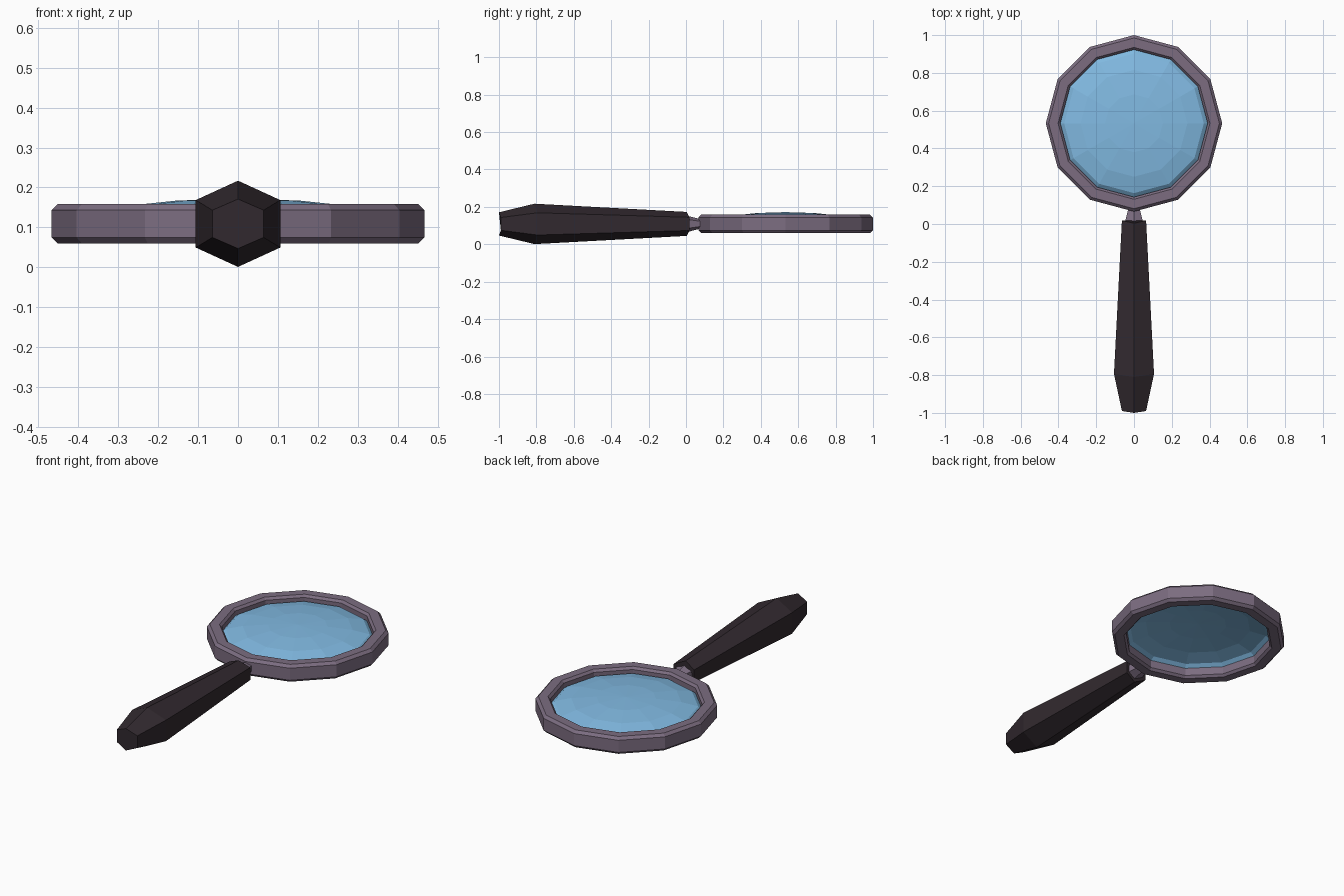
import bpy, bmesh, math

if "Cube" in bpy.data.objects:
    bpy.data.objects.remove(bpy.data.objects["Cube"])

MID = 0.109    # height of the centre plane
RING_Y = 0.533 # centre of the lens


def material(name, rgb):
    m = bpy.data.materials.new(name)
    m.diffuse_color = (*rgb, 1)
    m.use_nodes = True
    m.node_tree.nodes["Principled BSDF"].inputs["Base Color"].default_value = m.diffuse_color
    return m


def loft(name, loops, mat, closed=False, caps=False, tip=None, recalc=True):
    """Skin equal-length point loops; optionally close, cap or end in a tip."""
    bm = bmesh.new()
    rows = [[bm.verts.new(p) for p in loop] for loop in loops]
    n = len(rows[0])
    pairs = list(zip(rows, rows[1:])) + ([(rows[-1], rows[0])] if closed else [])
    for a, b in pairs:
        for i in range(n):
            j = (i + 1) % n
            bm.faces.new((a[i], a[j], b[j], b[i]))
    if caps:
        bm.faces.new(rows[0][::-1])
        bm.faces.new(rows[-1])
    if tip:
        t = bm.verts.new(tip)
        for i in range(n):
            bm.faces.new((rows[-1][i], rows[-1][(i + 1) % n], t))
    if recalc:
        bmesh.ops.recalc_face_normals(bm, faces=bm.faces)
    me = bpy.data.meshes.new(name)
    bm.to_mesh(me)
    bm.free()
    me.materials.append(mat)
    ob = bpy.data.objects.new(name, me)
    bpy.context.collection.objects.link(ob)
    return ob


def flat_loop(r, z, n=12):
    """Horizontal polygon around the lens centre."""
    return [(r * math.cos(math.tau * i / n), RING_Y + r * math.sin(math.tau * i / n), z)
            for i in range(n)]


def hex_loop(y, half_width, half_height, bow=0.0):
    """Upright hexagon across the handle axis, side corners pushed forward by bow."""
    side = 0.55 * half_height
    w, h = half_width, half_height
    return [(0, y, MID + h), (w, y + bow, MID + side), (w, y + bow, MID - side),
            (0, y, MID - h), (-w, y + bow, MID - side), (-w, y + bow, MID + side)]


frame_mat = material("mauve metal", (0.2, 0.152, 0.217))
handle_mat = material("dark handle", (0.031, 0.022, 0.028))
glass_mat = material("blue glass", (0.22, 0.49, 0.76))

# Rim: chamfered rectangular section swept around 12 sides
section = [(0.467, 0.075), (0.467, 0.143), (0.452, 0.158), (0.402, 0.158),
           (0.39, 0.145), (0.39, 0.073), (0.402, 0.06), (0.452, 0.06)]
loft("rim", [flat_loop(r, z) for r, z in section], frame_mat, closed=True)

# Lens: upper half of a flattened sphere, open underneath
LENS_R, LENS_H = 0.4, 0.063
angles = [math.radians(a) for a in (0, 22.5, 45, 67.5)]
loft("lens", [flat_loop(LENS_R * math.cos(a), MID + LENS_H * math.sin(a)) for a in angles],
     glass_mat, tip=(0, RING_Y, MID + LENS_H), recalc=False)

# Neck joining the handle to the rim
loft("neck", [hex_loop(y, w, h) for y, w, h in
              [(0.0, 0.05, 0.046), (0.02, 0.045, 0.04), (0.07, 0.033, 0.027), (0.11, 0.033, 0.027)]],
     frame_mat, caps=True)

# Handle: tapered hexagonal grip with slightly bowed ends
loft("handle", [hex_loop(y, w, h, b) for y, w, h, b in
                [(-1.0, 0.064, 0.062, 0.01), (-0.81, 0.106, 0.108, 0.016),
                 (0.004, 0.064, 0.064, 0.014)]],
     handle_mat, caps=True)
